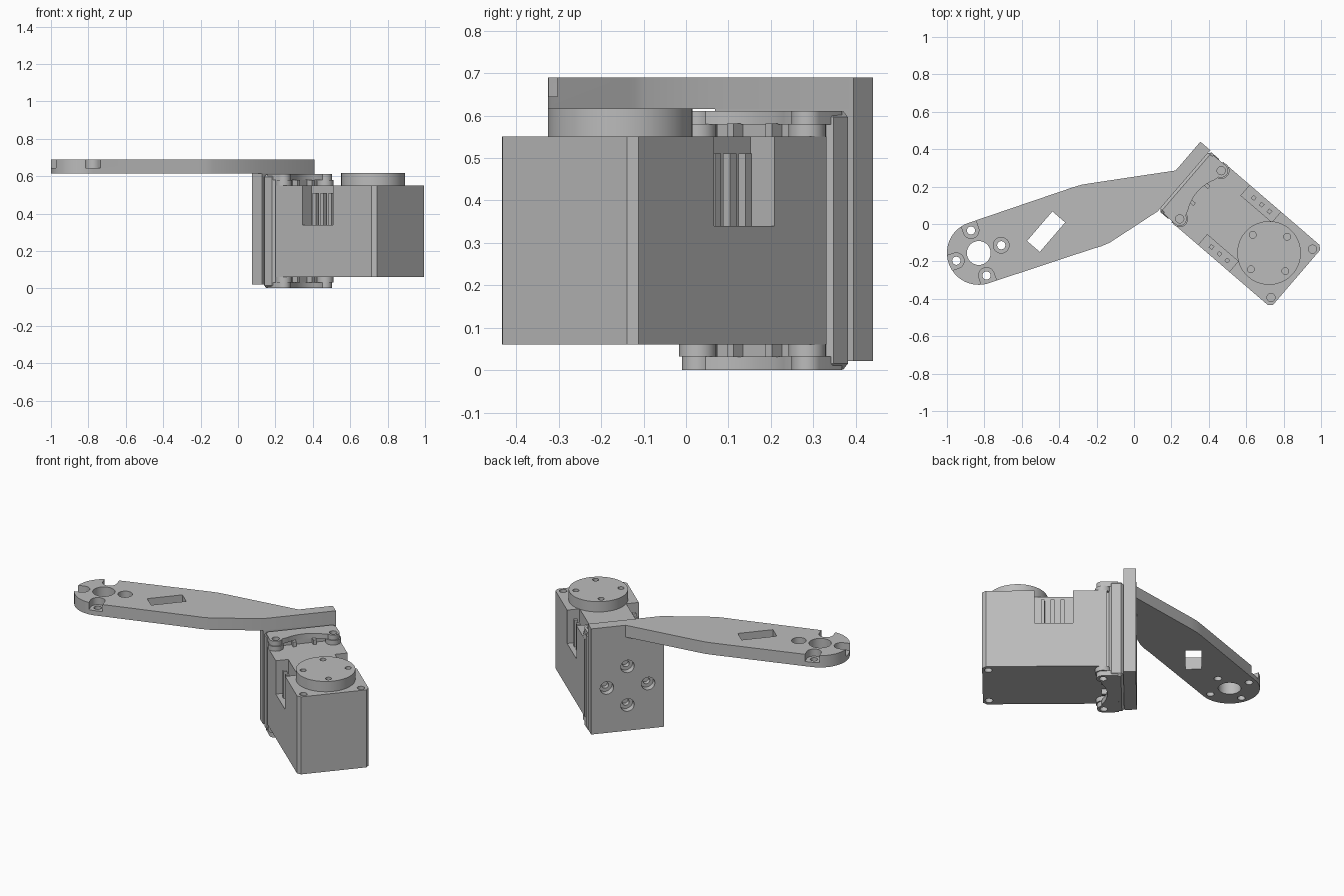
import bpy, bmesh, math
from mathutils import Matrix, Vector

if "Cube" in bpy.data.objects:
    bpy.data.objects.remove(bpy.data.objects["Cube"])

grey = bpy.data.materials.new("plain_grey")
grey.use_nodes = True
COL = (0.5, 0.5, 0.5, 1)
grey.diffuse_color = COL
grey.node_tree.nodes["Principled BSDF"].inputs["Base Color"].default_value = COL

# Motor frame: u runs out from the mounting plate, v across it
U = Vector((0.758, -0.652)).normalized()
V = Vector((-U.y, U.x))
ORIGIN = Vector((0.215, 0.277))
MID_Z = 0.306          # mid height of the motor
HALF_H = 0.245         # half height of the motor
TOP = MID_Z + HALF_H


def w(u, v):
    return ORIGIN + U * u + V * v


def finish(bm, name):
    bmesh.ops.recalc_face_normals(bm, faces=bm.faces)
    me = bpy.data.meshes.new(name)
    bm.to_mesh(me)
    bm.free()
    me.materials.append(grey)
    ob = bpy.data.objects.new(name, me)
    bpy.context.collection.objects.link(ob)
    return ob


def prism(name, pts, z0, z1):
    bm = bmesh.new()
    face = bm.faces.new([bm.verts.new((p[0], p[1], z0)) for p in pts])
    ext = bmesh.ops.extrude_face_region(bm, geom=[face])
    verts = [g for g in ext["geom"] if isinstance(g, bmesh.types.BMVert)]
    bmesh.ops.translate(bm, verts=verts, vec=(0, 0, z1 - z0))
    return finish(bm, name)


def block(name, u0, u1, v0, v1, z0, z1):
    return prism(name, [w(u0, v0), w(u1, v0), w(u1, v1), w(u0, v1)], z0, z1)


def circle(c, r, a0=0, a1=360, n=32):
    """Points on an arc; a full turn leaves out the repeated end."""
    count = n if a1 - a0 == 360 else n + 1
    angles = [math.radians(a0 + (a1 - a0) * i / n) for i in range(count)]
    return [Vector((c[0] + r * math.cos(a), c[1] + r * math.sin(a))) for a in angles]


def disc(name, c, r, z0, z1, n=32):
    return prism(name, circle(c, r, n=n), z0, z1)


def rod(name, u0, u1, v, z, r):
    """Cylinder lying along the u direction."""
    bm = bmesh.new()
    axis = Vector((U.x, U.y, 0))
    c = w((u0 + u1) / 2, v)
    m = Matrix.Translation((c.x, c.y, z)) @ axis.to_track_quat('Z', 'Y').to_matrix().to_4x4()
    bmesh.ops.create_cone(bm, cap_ends=True, segments=24, radius1=r, radius2=r,
                          depth=u1 - u0, matrix=m)
    return finish(bm, name)


def bake(ob):
    dg = bpy.context.evaluated_depsgraph_get()
    me = bpy.data.meshes.new_from_object(ob.evaluated_get(dg))
    ob.modifiers.clear()
    ob.data = me


def cut(ob, *cutters):
    for c in cutters:
        mod = ob.modifiers.new("cut", 'BOOLEAN')
        mod.operation, mod.solver, mod.object = 'DIFFERENCE', 'EXACT', c
        bake(ob)
        bpy.data.objects.remove(c)


def bevel(ob, width):
    mod = ob.modifiers.new("bevel", 'BEVEL')
    mod.width, mod.segments = width, 1
    bake(ob)


# Flat arm with a round end; its root covers the top of the mounting plate
end = Vector((-0.83, -0.155))
ARM0, ARM1 = 0.615, 0.69
outline = [w(0, 0.012), w(0, 0.215), w(0.07, 0.215), w(0.07, -0.215),
           (-0.13, -0.1), (-0.175, -0.119), (-0.225, -0.134)]
outline += reversed(circle(end, 0.17, 108.6, 288.6, 40))
outline += [(-0.33, 0.195), (-0.28, 0.21), (-0.225, 0.219)]
arm = prism("arm", outline, ARM0, ARM1)
cut(arm, disc("c", end, 0.064, 0.5, 0.8))
for k in range(4):
    ang = math.radians(19 + 90 * k)
    out = Vector((math.cos(ang), math.sin(ang)))
    hole = end + out * 0.127
    seat = circle(hole, 0.042, 109 + 90 * k, 289 + 90 * k, 16)
    if k == 0:
        seat = circle(hole, 0.042)
    else:                                   # seat runs out through the rim
        seat += [seat[-1] + out * 0.1, seat[0] + out * 0.1]
    cut(arm, disc("c", hole, 0.022, 0.5, 0.8, 20), prism("c", seat, 0.645, 0.8))
slot = Vector((-0.47, -0.041))
cut(arm, prism("c", [slot + V * (a * 0.104) + U * (b * 0.045)
                     for a, b in ((-1, -1), (-1, 1), (1, 1), (1, -1))], 0.5, 0.8))

# Mounting plate with four stepped screw holes
plate = block("mounting_plate", 0, 0.07, -0.215, 0.215, 0.022, ARM0)
for dv, dz in ((1, 0), (-1, 0), (0, 1), (0, -1)):
    v, z = dv * 0.122, MID_Z + dz * 0.122
    cut(plate, rod("c", -0.1, 0.04, v, z, 0.04), rod("c", -0.1, 0.09, v, z, 0.02))

# Motor bracket: back block and two flanges with screw ears
base = block("bracket_back", 0.07, 0.15, -0.21, 0.21, 0.002, 0.61)
bevel(base, 0.014)
block("motor_core", 0.14, 0.18, -0.195, 0.195, 0.065, TOP - 0.005)

EAR_U, EAR_V = 0.185, 0.17
half = [(0.1, -0.205)]
half += [(p.x, p.y) for p in circle((EAR_U, -EAR_V), 0.037, -90, 70, 12)]
arc = [(p.x, p.y) for p in circle((0.393, 0), 0.23, 208, 152, 16)]
flange_uv = half + arc + [(u, -v) for u, v in reversed(half)]
for side in (1, -1):
    tag = "top" if side > 0 else "bottom"

    def span(a, b):
        """Heights measured outward from the motor's end face."""
        return sorted((MID_Z + side * (HALF_H + a), MID_Z + side * (HALF_H + b)))

    flange = prism(tag + "_flange", [w(*p) for p in flange_uv], *span(0.028, 0.06))
    for s in (1, -1):
        boss = disc(tag + "_ear_boss", w(EAR_U, s * EAR_V), 0.044, *span(0, 0.029))
        cut(flange, disc("c", w(EAR_U, s * EAR_V), 0.022, *span(-0.1, 0.1), 20))
        cut(boss, disc("c", w(EAR_U, s * EAR_V), 0.022, *span(0.005, 0.1), 20))
        block(tag + "_rib", 0.15, 0.195, s * 0.06 - 0.01, s * 0.06 + 0.01, *span(0, 0.03))
    block(tag + "_web", 0.14, 0.16, -0.13, 0.13, *span(-0.005, 0.035))

# Motor case with chamfered corners, side sockets and screw holes
case_uv = [(0.163, -0.212), (0.842, -0.212), (0.863, -0.193),
           (0.863, 0.193), (0.842, 0.212), (0.163, 0.212)]
case = prism("motor_case", [w(*p) for p in case_uv], MID_Z - HALF_H, TOP)
for s in (1, -1):
    v0, v1 = sorted((s * 0.138, s * 0.3))
    cut(case, block("c", 0.352, 0.57, v0, v1, 0.34, 0.7))
    for z in (TOP, MID_Z - HALF_H):
        cut(case, disc("c", w(0.829, s * EAR_V), 0.022, z - 0.03, z + 0.03, 20))
    # Three socket pins
    for u in (0.412, 0.468, 0.523):
        v = s * 0.173
        block("socket_pin", u - 0.011, u + 0.011, v - 0.011, v + 0.011, 0.335, 0.51)

# Round output horn with four screw holes
hub = w(0.666, 0.003)
horn = disc("output_horn", hub, 0.17, TOP, 0.616, 64)
for k in range(4):
    cut(horn, disc("c", circle(hub, 0.13, 42, 402, 4)[k], 0.018, 0.58, 0.7, 20))

# Smooth curved walls, keep edges sharp
bpy.ops.object.select_all(action='DESELECT')
for ob in bpy.context.collection.objects:
    if ob.type == 'MESH':
        ob.select_set(True)
        bpy.context.view_layer.objects.active = ob
bpy.ops.object.shade_smooth_by_angle(angle=math.radians(30))
